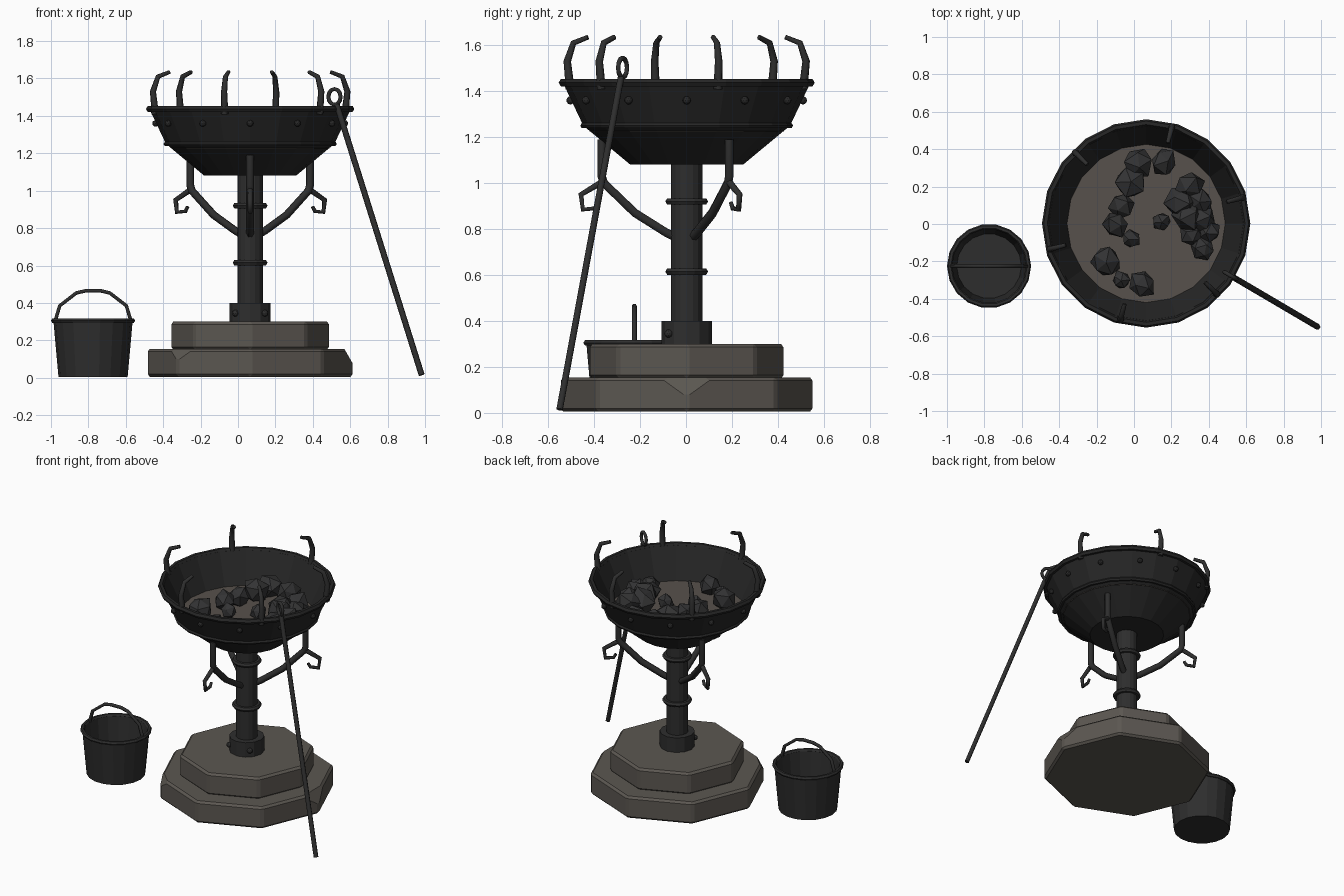
import bpy, bmesh, random
from math import sin, cos, pi, radians
from mathutils import Vector, Matrix

random.seed(4)
if "Cube" in bpy.data.objects:
    bpy.data.objects.remove(bpy.data.objects["Cube"])


def material(name, *rgb):
    mat = bpy.data.materials.new(name)
    mat.use_nodes = True
    mat.diffuse_color = (*rgb, 1)
    mat.node_tree.nodes["Principled BSDF"].inputs["Base Color"].default_value = (*rgb, 1)
    return mat


IRON = material("dark iron", .027, .027, .027)
BOWL = material("sooty iron", .02, .02, .02)
STONE = material("stone", .105, .095, .082)
ASH = material("ash", .095, .083, .072)
COAL = material("coal", .033, .033, .034)

CENTRE = Vector((.065, .003, 0))
BUCKET = Vector((-.775, -.225, 0))


def finish(bm, name, mat):
    bmesh.ops.recalc_face_normals(bm, faces=bm.faces)
    mesh = bpy.data.meshes.new(name)
    bm.to_mesh(mesh)
    bm.free()
    mesh.materials.append(mat)
    obj = bpy.data.objects.new(name, mesh)
    bpy.context.collection.objects.link(obj)
    return obj


def lathe(name, profile, sides, mat, centre=CENTRE):
    """Revolve an (r, z) outline about a vertical axis."""
    bm = bmesh.new()
    verts = [bm.verts.new((r, 0, z)) for r, z in profile]
    edges = [bm.edges.new(pair) for pair in zip(verts, verts[1:])]
    bmesh.ops.spin(bm, geom=verts + edges, cent=(0, 0, 0), axis=(0, 0, 1),
                   angle=2 * pi, steps=sides, use_duplicate=False)
    bmesh.ops.remove_doubles(bm, verts=bm.verts, dist=1e-4)
    bmesh.ops.translate(bm, verts=bm.verts, vec=centre)
    return finish(bm, name, mat)


def hoop(name, radius, z, thick, sides, mat, centre=CENTRE):
    outline = [(radius + thick * cos(k * pi / 3), z + thick * sin(k * pi / 3))
               for k in range(7)]
    return lathe(name, outline, sides, mat, centre)


def tube(name, points, thick, mat=IRON, closed=False, taper=1):
    """A bar swept along a path, turned into a mesh."""
    curve = bpy.data.curves.new(name, "CURVE")
    curve.dimensions = "3D"
    curve.bevel_depth = thick
    curve.bevel_resolution = 1
    curve.use_fill_caps = True
    line = curve.splines.new("POLY")
    line.points.add(len(points) - 1)
    line.use_cyclic_u = closed
    for k, (point, co) in enumerate(zip(line.points, points)):
        point.co = (*co, 1)
        point.radius = 1 + (taper - 1) * k / (len(points) - 1)
    obj = bpy.data.objects.new(name, curve)
    bpy.context.collection.objects.link(obj)
    curve.materials.append(mat)
    bpy.ops.object.select_all(action="DESELECT")
    obj.select_set(True)
    bpy.context.view_layer.objects.active = obj
    bpy.ops.object.convert(target="MESH")
    return obj


def around(angle, outline):
    """Place (r, z) points on the vertical plane at an angle."""
    a = radians(angle)
    return [CENTRE + Vector((r * cos(a), r * sin(a), z)) for r, z in outline]


def studs(name, places, size, mat):
    bm = bmesh.new()
    for place in places:
        bmesh.ops.create_icosphere(bm, subdivisions=2, radius=size,
                                   matrix=Matrix.Translation(place))
    return finish(bm, name, mat)


def stone_step(name, radius, low, high, chips=()):
    """Octagonal slab with worn edges and broken corners."""
    bm = bmesh.new()
    height = high - low
    bmesh.ops.create_cone(bm, cap_ends=True, segments=8, radius1=radius, radius2=radius,
                          depth=height, matrix=Matrix.Translation((0, 0, low + height / 2)))
    # corners point along the axes
    first = max(bm.verts, key=lambda v: v.co.x).co
    if abs(first.y) > .01:
        bmesh.ops.rotate(bm, verts=bm.verts, matrix=Matrix.Rotation(pi / 8, 3, "Z"))
    bmesh.ops.bevel(bm, geom=list(bm.edges), offset=.014, segments=1, affect="EDGES")
    for angle, z in chips:
        a = radians(angle)
        cut = bmesh.ops.bisect_plane(
            bm, geom=bm.verts[:] + bm.edges[:] + bm.faces[:], clear_outer=True,
            plane_co=(radius * cos(a), radius * sin(a), z),
            plane_no=(.87 * cos(a), .87 * sin(a), .5))
        rim = [e for e in cut["geom_cut"] if isinstance(e, bmesh.types.BMEdge)]
        bmesh.ops.holes_fill(bm, edges=rim)
    bmesh.ops.translate(bm, verts=bm.verts, vec=CENTRE)
    return finish(bm, name, STONE)


# Stone plinth
stone_step("lower_step", .552, .005, .155, chips=[(0, .07), (225, .09)])
stone_step("upper_step", .426, .15, .3)

# Column with foot collar and rings
lathe("column_collar", [(0, .29), (.11, .29), (.11, .4), (0, .4)], 12, IRON)
lathe("column", [(0, .3), (.069, .3), (.069, 1.09), (0, 1.09)], 16, IRON)
for ring_z in (.615, .92):
    hoop("column_ring", .077, ring_z, .016, 16, IRON)
studs("collar_bolts", [p for a in (225, 315) for p in around(a, [(.112, .345)])], .018, IRON)

# Fire bowl
lathe("bowl", [(0, 1.08), (.245, 1.08), (.45, 1.25), (.54, 1.44), (.52, 1.44),
               (.42, 1.23), (0, 1.23)], 20, BOWL)
hoop("bowl_rim", .538, 1.437, .019, 20, BOWL)
hoop("bowl_band", .45, 1.25, .013, 20, BOWL)
studs("bowl_rivets", [p for k in range(12) for p in around(30 * k, [(.506, 1.36)])],
      .018, BOWL)
lathe("ash_bed", [(0, 1.225), (.423, 1.225), (.423, 1.24), (0, 1.24)], 20, ASH)

# Rim prongs curling inwards
for k in range(6):
    tube("rim_prong", around(15 + 60 * k, [(.525, 1.41), (.538, 1.53), (.51, 1.61),
                                           (.445, 1.635)]), .02, taper=.55)

# Support arms with hooks
for angle in (30, 150, 270):
    tube("support_arm", around(angle, [(.04, .76), (.09, .785), (.225, .87), (.36, 1),
                                       (.37, 1.03), (.37, 1.19)]), .021)
    tube("arm_hook", around(angle, [(.36, 1.01), (.46, .95), (.452, .885), (.4, .89),
                                    (.385, .915)]), .016, taper=.6)

# Coals scattered on the ash
coals = [(.02, .33, 8), (.16, .33, 7), (-.02, .22, 8), (-.065, .1, 7), (-.1, 0, 7),
         (-.015, -.08, 5), (-.15, -.2, 8), (-.07, -.3, 5), (.045, -.32, 7),
         (.3, .2, 8), (.25, .12, 8), (.29, .04, 8), (.37, .02, 7), (.35, .12, 7),
         (.145, .01, 5), (.31, -.05, 6), (.37, -.13, 6), (.4, -.04, 6)]
for x, y, size in coals:
    bm = bmesh.new()
    bmesh.ops.create_icosphere(bm, subdivisions=1, radius=size / 95)
    for v in bm.verts:
        v.co *= random.uniform(.85, 1.15)
    turn = Matrix.Rotation(random.uniform(0, pi), 4, Vector((1, random.random(), 1)))
    bm.transform(Matrix.Translation((x, y, 1.24 + size / 150)) @ turn)
    finish(bm, "coal", COAL)

# Poker leaning on the rim
foot, head = Vector((.982, -.55, .015)), Vector((.528, -.283, 1.46))
tube("poker_rod", [foot, head], .016)
side = Vector((head.x - foot.x, head.y - foot.y, 0)).normalized()
eye = head + side * .014 + Vector((0, 0, .042))
tube("poker_eye", [eye + side * .038 * cos(k * pi / 6) + Vector((0, 0, .042 * sin(k * pi / 6)))
                   for k in range(12)], .011, closed=True)

# Bucket with a bail handle
lathe("bucket", [(0, .005), (.185, .005), (.212, .305), (.198, .305), (.173, .025),
                 (0, .025)], 18, IRON, BUCKET)
hoop("bucket_rim", .211, .305, .014, 18, IRON, BUCKET)
half = [(.202, .305), (.178, .385), (.09, .453), (.04, .465)]
arc = [(-x, z) for x, z in half] + half[::-1]
tube("bucket_handle", [BUCKET + Vector((x, 0, z)) for x, z in arc], .011)
